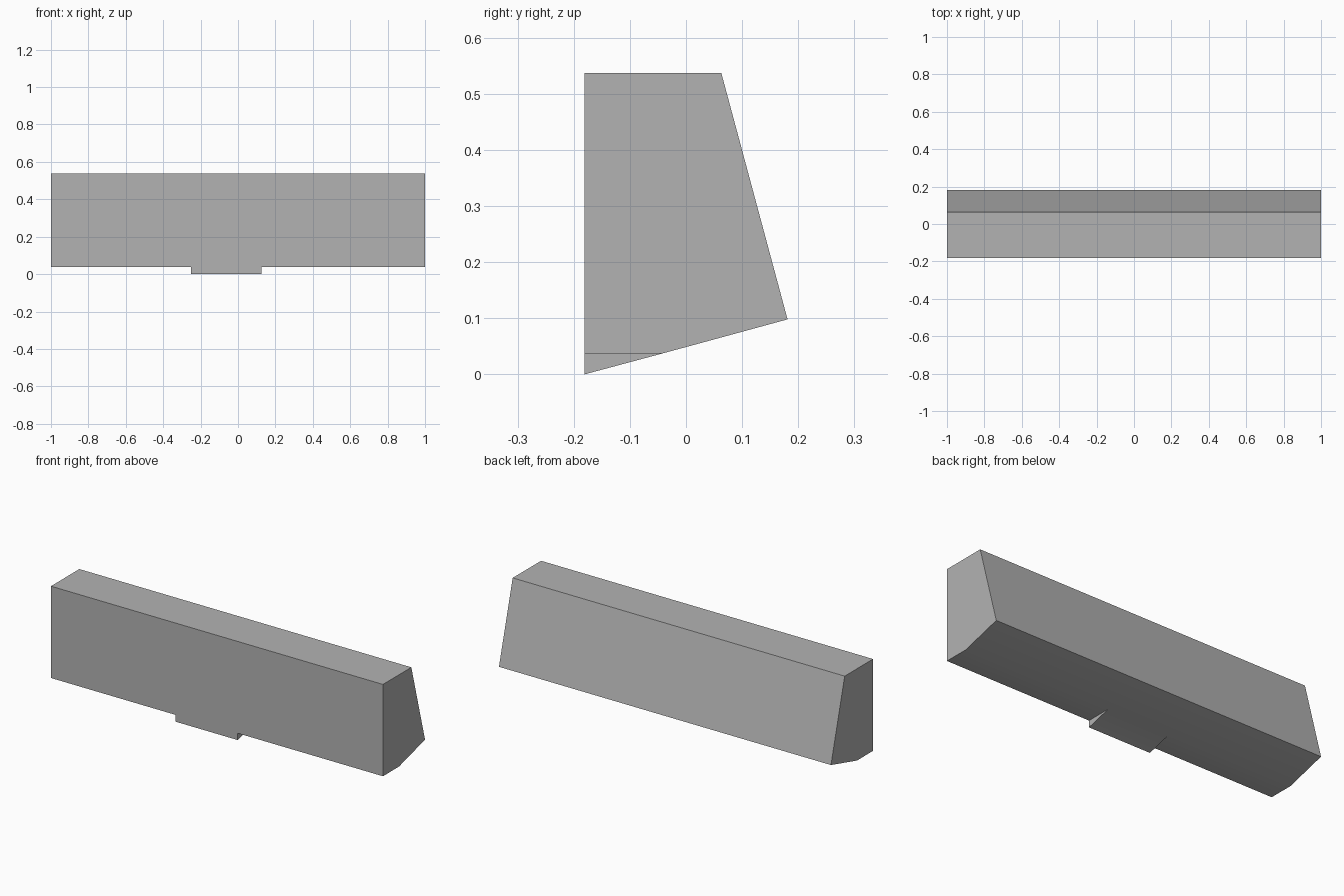
import bpy, bmesh, math
from mathutils import Vector

cube = bpy.data.objects.get("Cube")
if cube:
    bpy.data.objects.remove(cube, do_unlink=True)

HALF = 1.0
TAB_X = (-0.25, 0.125)
FRONT, FLAT_Z = -0.181, 0.037
# Side profile (y, z): front bottom, start of the sloped underside, rear, top
PROFILE = [(FRONT, FLAT_Z), (-0.043, FLAT_Z), (0.181, 0.098),
           (0.063, 0.537), (FRONT, 0.537)]

grey = bpy.data.materials.new("plain grey")
grey.use_nodes = True
colour = (0.45, 0.45, 0.45, 1)
grey.diffuse_color = colour
grey.node_tree.nodes["Principled BSDF"].inputs["Base Color"].default_value = colour

# Long block: extrude the profile along x
bm = bmesh.new()
end = bm.faces.new([bm.verts.new((-HALF, y, z)) for y, z in PROFILE])
ext = bmesh.ops.extrude_face_region(bm, geom=[end])["geom"]
moved = [g for g in ext if isinstance(g, bmesh.types.BMVert)]
bmesh.ops.translate(bm, verts=moved, vec=(2 * HALF, 0, 0))

# Split the block at both ends of the tab
for x in TAB_X:
    geom = bm.verts[:] + bm.edges[:] + bm.faces[:]
    bmesh.ops.bisect_plane(bm, geom=geom, plane_co=(x, 0, 0), plane_no=(1, 0, 0))

# Wedge tab: replace the middle flat strip with the continued slope
middle = sum(TAB_X) / 2
target = Vector((middle, (FRONT + PROFILE[1][0]) / 2, FLAT_Z))
strip = min(bm.faces, key=lambda f: (f.calc_center_median() - target).length)
by_x = [[v for v in strip.verts if abs(v.co.x - x) < 1e-4] for x in TAB_X]
(fl, bl), (fr, br) = [sorted(pair, key=lambda v: v.co.y) for pair in by_x]
bmesh.ops.delete(bm, geom=[strip], context='FACES_ONLY')
tl, tr = [bm.verts.new((x, FRONT, 0)) for x in TAB_X]
for loop in ((fl, tl, tr, fr), (tl, bl, br, tr), (fl, bl, tl), (fr, tr, br)):
    bm.faces.new(loop)

# Merge coplanar pieces
bmesh.ops.recalc_face_normals(bm, faces=bm.faces[:])
bmesh.ops.dissolve_limit(bm, angle_limit=math.radians(1),
                         verts=bm.verts[:], edges=bm.edges[:])

mesh = bpy.data.meshes.new("tapered_block")
bm.to_mesh(mesh)
bm.free()
mesh.materials.append(grey)
block = bpy.data.objects.new("tapered_block", mesh)
bpy.context.collection.objects.link(block)

# Smooth only the shallow bend of the underside
bpy.context.view_layer.objects.active = block
block.select_set(True)
bpy.ops.object.shade_smooth_by_angle(angle=math.radians(30))
